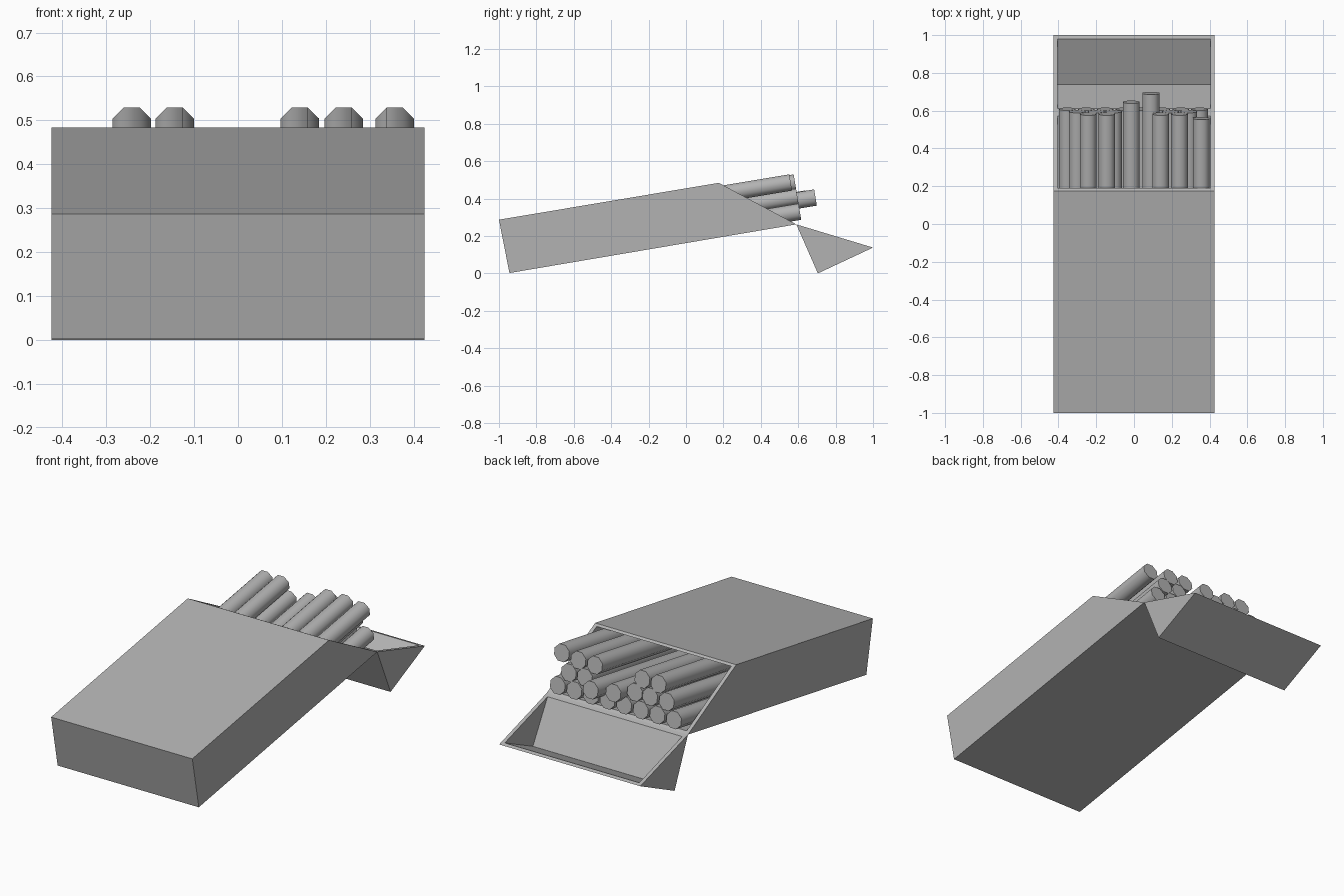
import bpy, bmesh, math
from mathutils import Matrix, Vector

if "Cube" in bpy.data.objects:
    bpy.data.objects.remove(bpy.data.objects["Cube"])

HALF_W, WALL = 0.425, 0.02
TILT = math.radians(9.5)
ALONG = Vector((0, math.cos(TILT), math.sin(TILT)))   # pack length direction
UP = Vector((0, -math.sin(TILT), math.cos(TILT)))     # pack depth direction

grey = bpy.data.materials.new("mid_grey")
grey.diffuse_color = (0.45, 0.45, 0.45, 1)
grey.use_nodes = True
grey.node_tree.nodes["Principled BSDF"].inputs["Base Color"].default_value = grey.diffuse_color


def finish(bm, name):
    bmesh.ops.recalc_face_normals(bm, faces=bm.faces)
    mesh = bpy.data.meshes.new(name)
    bm.to_mesh(mesh)
    bm.free()
    mesh.materials.append(grey)
    ob = bpy.data.objects.new(name, mesh)
    bpy.context.collection.objects.link(ob)
    return ob


def open_shell(name, outer, inner):
    """Hollow prism along x; the edge from last to first profile point is open."""
    bm = bmesh.new()

    def ring(profile, x):
        return [bm.verts.new((x, y, z)) for y, z in profile]

    n = len(outer)
    ol, orr = ring(outer, -HALF_W), ring(outer, HALF_W)
    il, ir = ring(inner, -HALF_W + WALL), ring(inner, HALF_W - WALL)
    for left, right in ((ol, orr), (il, ir)):
        bm.faces.new(left)
        bm.faces.new(right)
        for i in range(n - 1):
            bm.faces.new((left[i], left[i + 1], right[i + 1], right[i]))
    # rim around the opening
    o = (ol[0], orr[0], orr[-1], ol[-1])
    k = (il[0], ir[0], ir[-1], il[-1])
    for i in range(4):
        j = (i + 1) % 4
        bm.faces.new((o[i], o[j], k[j], k[i]))
    return finish(bm, name)


# tilted carton body, slanted open end
open_shell("carton_body",
           [(0.59, 0.262), (-0.944, 0.002), (-1.0, 0.287), (0.175, 0.484)],
           [(0.573, 0.271), (-0.933, 0.017), (-0.986, 0.277), (0.19, 0.476)])

# flipped-back lid resting on the ground
open_shell("carton_lid",
           [(0.59, 0.262), (0.705, 0.0), (1.0, 0.138)],
           [(0.612, 0.255), (0.738, 0.033), (0.98, 0.144)])

# sticks by row: (x, end position, depth position)
END, LOW, MID, HIGH = 0.655, 0.225, 0.306, 0.383
rows = {
    "bottom": [(-0.353 + 0.1 * i, END, LOW) for i in range(8)],
    "middle": [(x, END, MID) for x in (-0.3, -0.2, -0.108, 0.193, 0.29)]
              + [(-0.014, 0.703, 0.288), (0.09, 0.75, 0.286)],
    "top": [(x, END, HIGH) for x in (-0.242, -0.144, 0.141, 0.241)]
           + [(0.357, 0.632, 0.387)],
}
START, RADIUS = -0.915, 0.0476
axes = Matrix((Vector((1, 0, 0)), -UP, ALONG)).transposed().to_4x4()
for row, sticks in rows.items():
    for i, (x, end, depth) in enumerate(sticks):
        bm = bmesh.new()
        centre = ALONG * (START + end) / 2 + UP * depth + Vector((x, 0, 0))
        bmesh.ops.create_cone(
            bm, cap_ends=True, segments=8, radius1=RADIUS, radius2=RADIUS,
            depth=end - START,
            matrix=Matrix.Translation(centre) @ axes @ Matrix.Rotation(math.pi / 8, 4, 'Z'))
        ob = finish(bm, f"stick_{row}_{i + 1}")
        bpy.ops.object.select_all(action='DESELECT')
        ob.select_set(True)
        bpy.context.view_layer.objects.active = ob
        bpy.ops.object.shade_smooth_by_angle(angle=math.radians(50))
